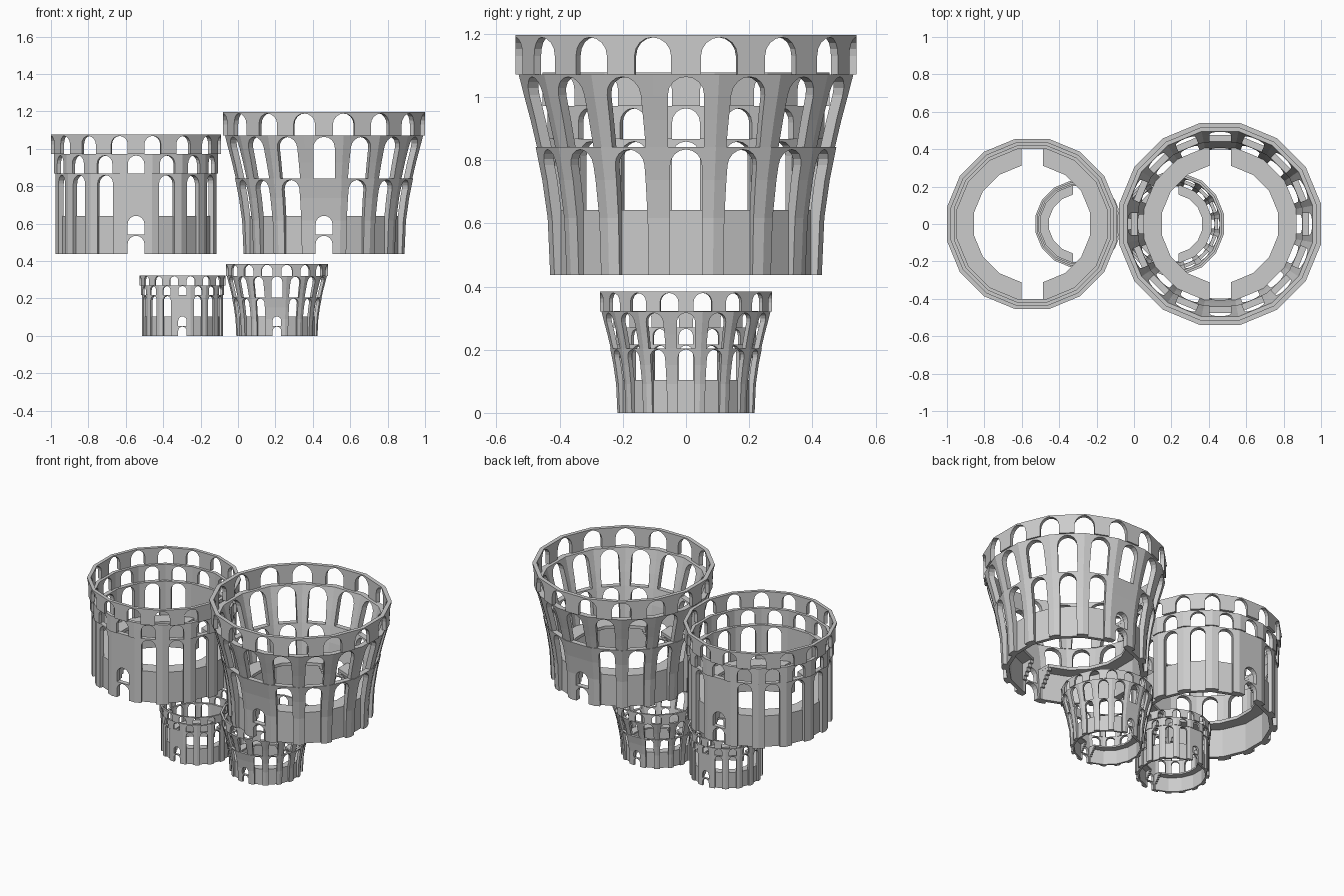
import bpy, bmesh
from math import pi, sin, cos
from mathutils import Vector, Matrix

if "Cube" in bpy.data.objects:
    bpy.data.objects.remove(bpy.data.objects["Cube"])

N = 16
STEP = 2 * pi / N


def mesh_object(name, bm):
    bmesh.ops.recalc_face_normals(bm, faces=bm.faces)
    me = bpy.data.meshes.new(name)
    bm.to_mesh(me)
    bm.free()
    ob = bpy.data.objects.new(name, me)
    bpy.context.collection.objects.link(ob)
    return ob


def lathe(name, profile):
    """Closed (radius, z) profile swept round 16 flat sides, a face on each axis."""
    bm = bmesh.new()
    rings = []
    for i in range(N):
        a = (i + .5) * STEP
        rings.append([bm.verts.new((r / cos(STEP / 2) * cos(a), r / cos(STEP / 2) * sin(a), z))
                      for r, z in profile])
    n = len(profile)
    for i in range(N):
        p, q = rings[i], rings[(i + 1) % N]
        for j in range(n):
            k = (j + 1) % n
            bm.faces.new((p[j], q[j], q[k], p[k]))
    return mesh_object(name, bm)


def arch(bm, angle, w, z0, z1, r0=.3, r1=.65, flat=False):
    """Radial prism with a round-headed outline."""
    h = w / 2
    pts = [(-h, z0), (h, z0)]
    if flat:
        pts += [(h, z1), (-h, z1)]
    else:
        pts += [(h * cos(pi * i / 8), z1 - h + h * sin(pi * i / 8)) for i in range(9)]
    rot = Matrix.Rotation(angle, 3, 'Z')
    a = [bm.verts.new(rot @ Vector((r0, t, z))) for t, z in pts]
    b = [bm.verts.new(rot @ Vector((r1, t, z))) for t, z in pts]
    bm.faces.new(a)
    bm.faces.new(b)
    for i in range(len(pts)):
        j = (i + 1) % len(pts)
        bm.faces.new((a[i], a[j], b[j], b[i]))


def carve(ob, bm):
    """Cut the prisms out of an object and keep the result."""
    cutter = mesh_object("cutter", bm)
    cutter.hide_render = True
    m = ob.modifiers.new("openings", 'BOOLEAN')
    m.operation = 'DIFFERENCE'
    m.solver = 'EXACT'
    m.object = cutter
    dg = bpy.context.evaluated_depsgraph_get()
    ob.data = bpy.data.meshes.new_from_object(ob.evaluated_get(dg))
    ob.modifiers.clear()
    bpy.data.objects.remove(cutter)


def arcade(name, outer, thick, w, offset=0, door=False):
    """Ring wall from its outer profile, with arches standing on its foot."""
    ob = lathe(name, outer + [(r - thick, z) for r, z in reversed(outer)])
    z0, z1 = outer[0][1], outer[-1][1]
    bm = bmesh.new()
    for i in range(N):
        a = (i + offset) * STEP
        if door and i in (N // 4, 3 * N // 4):
            # entrance bay: door with a small arch above
            arch(bm, a, .09, z0 - .02, z0 + .098)
            arch(bm, a, .09, z0 + .104, z0 + .205)
        else:
            arch(bm, a, w, z0 - .02, z1 - .008)
    carve(ob, bm)
    return ob


def gallery(name):
    """Inner base wall carrying a thin floor, split by the entrance passage."""
    ob = lathe(name, [(.408, 0), (.408, .205), (.31, .205), (.31, .185), (.385, .185), (.385, 0)])
    bm = bmesh.new()
    for a in (pi / 2, -pi / 2):
        arch(bm, a, .115, -.05, .3, r0=.2, flat=True)
    carve(ob, bm)
    return ob


def brackets(name):
    """Stepped brackets under the floor on both sides of each passage."""
    bm = bmesh.new()
    prof = [(.395, .19), (.312, .19)]
    for i in range(5):
        z = .165 - i * .022
        prof += [(.312 + i * .015, z), (.327 + i * .015, z)]
    for sy in (-1, 1):
        for sx in (-1, 1):
            ends = [[bm.verts.new((sx * x, sy * r, z)) for r, z in prof] for x in (.058, .083)]
            n = len(prof)
            for e in ends:
                bm.faces.new(e)
            for j in range(n):
                k = (j + 1) % n
                bm.faces.new((ends[0][j], ends[0][k], ends[1][k], ends[1][j]))
    return mesh_object(name, bm)


def straight_tower(tag):
    return [
        arcade(tag + "_lower_arcade", [(.43, 0), (.43, .43)], .03, .09, door=True),
        arcade(tag + "_middle_arcade", [(.438, .43), (.438, .535)], .022, .088),
        arcade(tag + "_upper_arcade", [(.455, .535), (.455, .64)], .022, .09, offset=.5),
        gallery(tag + "_gallery"), brackets(tag + "_brackets")]


def flared_tower(tag):
    return [
        arcade(tag + "_lower_arcade", [(.43, 0), (.438, .18), (.455, .3), (.476, .405)],
               .035, .1, door=True),
        arcade(tag + "_middle_arcade", [(.472, .405), (.492, .49), (.512, .565), (.53, .635)],
               .035, .115),
        arcade(tag + "_upper_arcade", [(.54, .635), (.54, .76)], .026, .118, offset=.5),
        gallery(tag + "_gallery"), brackets(tag + "_brackets")]


def place(parts, loc):
    for ob in parts:
        ob.location = loc


def small_copy(parts, loc, s=.505):
    for ob in parts:
        c = bpy.data.objects.new("small_" + ob.name, ob.data)
        bpy.context.collection.objects.link(c)
        c.location = loc
        c.scale = (s, s, s)


# two large towers and their small copies below
straight = straight_tower("straight_tower")
place(straight, (-.545, 0, .437))
small_copy(straight, (-.297, 0, 0))
flared = flared_tower("flared_tower")
place(flared, (.46, 0, .437))
small_copy(flared, (.208, 0, 0))
